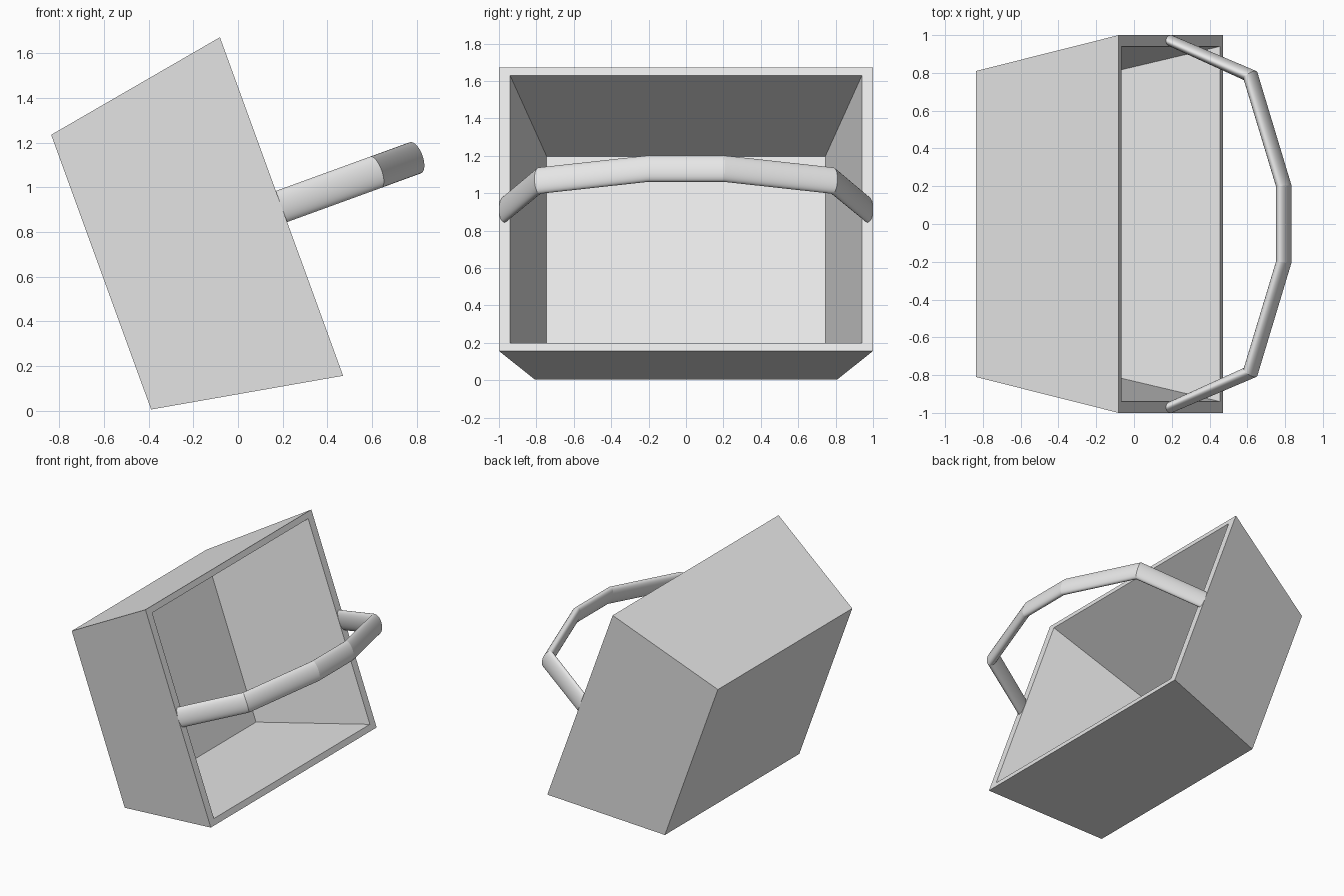
import bpy
import bmesh
import math
from mathutils import Matrix

cube = bpy.data.objects.get("Cube")
if cube:
    bpy.data.objects.remove(cube, do_unlink=True)

grey = bpy.data.materials.new("light_grey")
grey.use_nodes = True
grey.diffuse_color = (0.8, 0.8, 0.8, 1)
grey.node_tree.nodes["Principled BSDF"].inputs["Base Color"].default_value = (0.8, 0.8, 0.8, 1)

# Everything is built upright, then tipped towards +x
TIP = Matrix.Translation((-0.6125, 0, 0.62)) @ Matrix.Rotation(math.radians(70), 4, 'Y')
RIM = 0.859


def finish(bm, name):
    bmesh.ops.recalc_face_normals(bm, faces=bm.faces)
    mesh = bpy.data.meshes.new(name)
    bm.to_mesh(mesh)
    bm.free()
    mesh.materials.append(grey)
    obj = bpy.data.objects.new(name, mesh)
    obj.matrix_world = TIP
    bpy.context.collection.objects.link(obj)
    return obj


def bridge(bm, a, b):
    n = len(a)
    return [bm.faces.new((a[i], a[(i + 1) % n], b[(i + 1) % n], b[i])) for i in range(n)]


# Basket: flared box shell as rectangular loops from outer base to inner floor
bm = bmesh.new()
loops = []
for hx, hy, z in ((0.654, 0.81, 0), (0.806, 1.0, RIM), (0.761, 0.94, RIM), (0.60, 0.745, 0.04)):
    loops.append([bm.verts.new((sx * hx, sy * hy, z))
                  for sx, sy in ((-1, -1), (1, -1), (1, 1), (-1, 1))])
for a, b in zip(loops, loops[1:]):
    bridge(bm, a, b)
bm.faces.new(loops[0])
bm.faces.new(loops[-1])
finish(bm, "basket")

# Handle: flat oval tube swept along a faceted arch, mitred at the joints
half = [(0.97, RIM), (0.785, 1.308), (0.20, 1.496)]
path = half + [(-y, z) for y, z in reversed(half)]
# Mitre direction (angle in the y-z plane) and half thickness at each point
headings = [math.atan2(q[1] - p[1], q[0] - p[0]) % math.tau for p, q in zip(path, path[1:])]
SIDES, WIDTH, THICK = 32, 0.074, 0.034
bm = bmesh.new()
rings = []
for i, (y, z) in enumerate(path):
    if i in (0, len(path) - 1):
        across, t = (0 if i == 0 else math.pi), 0.03
    else:
        across = (headings[i - 1] + headings[i]) / 2 - math.pi / 2
        t = THICK / math.cos((headings[i] - headings[i - 1]) / 2)
    ring = []
    for k in range(SIDES):
        a = math.tau * k / SIDES
        s = t * math.sin(a)
        ring.append(bm.verts.new((WIDTH * math.cos(a), y + s * math.cos(across), z + s * math.sin(across))))
    rings.append(ring)
for a, b in zip(rings, rings[1:]):
    for f in bridge(bm, a, b):
        f.smooth = True
# Crisp joints between the straight lengths
for ring in rings:
    for k in range(SIDES):
        bm.edges.get((ring[k], ring[(k + 1) % SIDES])).smooth = False
bm.faces.new(rings[0])
bm.faces.new(rings[-1])
finish(bm, "handle")
